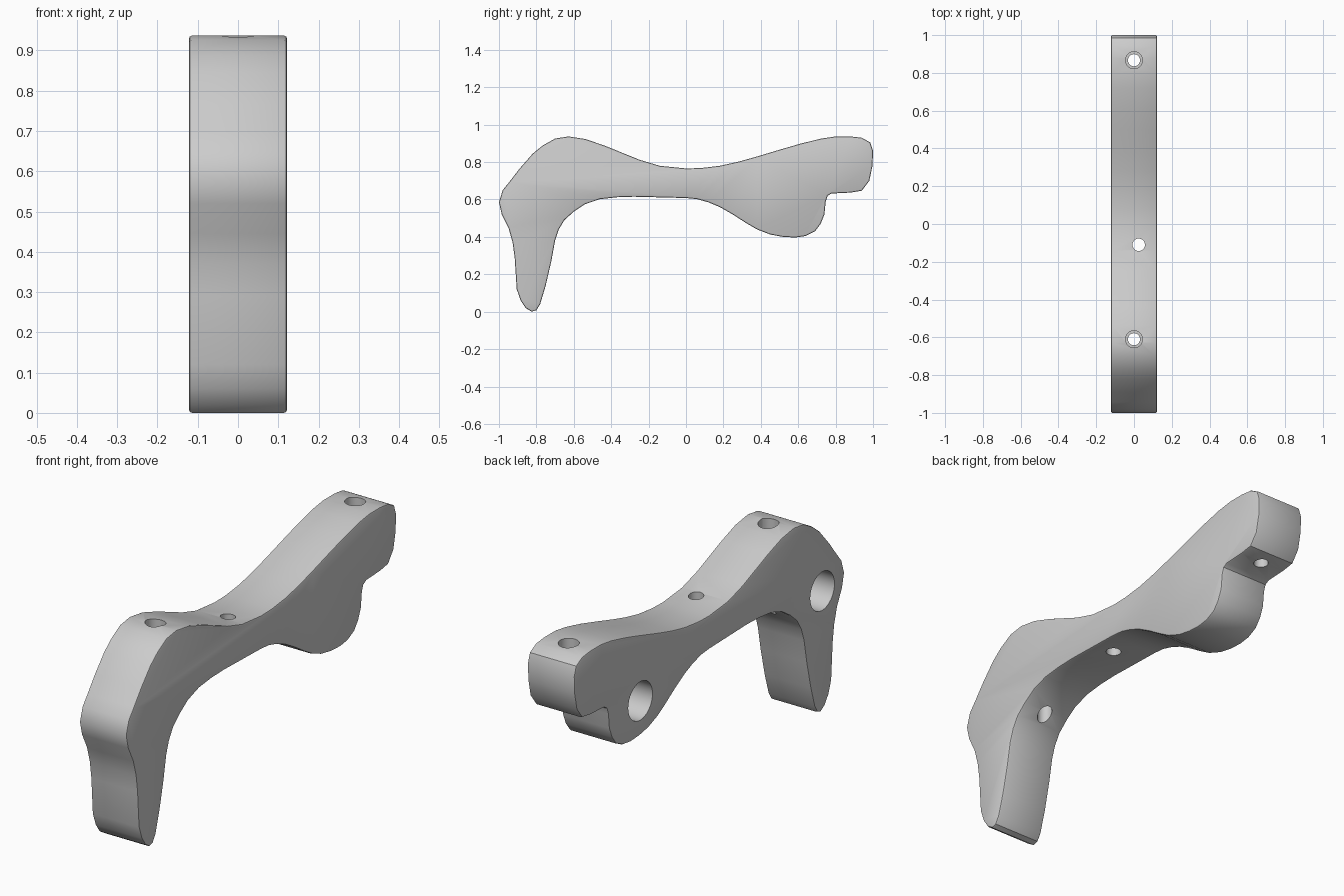
import bpy, bmesh, math
from mathutils import Matrix

if "Cube" in bpy.data.objects:
    bpy.data.objects.remove(bpy.data.objects["Cube"])

HALF = 0.122   # half of the body thickness

grey = bpy.data.materials.new("light grey")
grey.diffuse_color = (0.6, 0.6, 0.6, 1)
grey.use_nodes = True
grey.node_tree.nodes["Principled BSDF"].inputs["Base Color"].default_value = grey.diffuse_color

# Side outline (y, z), from the foot tip along the underside, then back over the top
outline = [
    (-.825, 0), (-.80, .008), (-.78, .04), (-.75, .14), (-.72, .27), (-.70, .38),
    (-.68, .44), (-.65, .49), (-.60, .535), (-.54, .575), (-.46, .602), (-.37, .612),
    (-.28, .615), (0, .608), (.06, .602), (.12, .585), (.18, .56), (.25, .52),
    (.32, .475), (.38, .44), (.45, .413), (.52, .40), (.585, .397), (.64, .405),
    (.69, .43), (.72, .47), (.74, .52), (.747, .59), (.757, .62), (.778, .632),
    (.88, .637), (.94, .647), (.98, .70), (.997, .78), (1, .86), (.985, .905),
    (.94, .93), (.88, .937), (.80, .937), (.72, .925), (.61, .898), (.50, .866),
    (.38, .83), (.28, .802), (.18, .78), (.08, .768), (0, .766), (-.14, .78),
    (-.25, .813), (-.435, .888), (-.537, .923), (-.628, .937), (-.70, .926),
    (-.767, .888), (-.82, .845), (-.89, .765), (-.943, .696), (-.98, .65),
    (-1, .585), (-.985, .52), (-.948, .445), (-.927, .37), (-.916, .29),
    (-.905, .12), (-.884, .06), (-.857, .02),
]


def add_object(name, bm):
    mesh = bpy.data.meshes.new(name)
    bmesh.ops.recalc_face_normals(bm, faces=bm.faces)
    bm.to_mesh(mesh)
    bm.free()
    mesh.materials.append(grey)
    obj = bpy.data.objects.new(name, mesh)
    bpy.context.collection.objects.link(obj)
    return obj


def cutter(name, radius, start, end):
    """Cylinder between two points, used to drill a hole."""
    axis = end - start
    bm = bmesh.new()
    turn = axis.to_track_quat('Z', 'Y').to_matrix().to_4x4()
    bmesh.ops.create_cone(bm, cap_ends=True, segments=32, radius1=radius, radius2=radius,
                          depth=axis.length,
                          matrix=Matrix.Translation((start + end) / 2) @ turn)
    obj = add_object(name, bm)
    obj.hide_render = True
    obj.hide_set(True)
    return obj


def vec(x, y, z):
    return Matrix.Translation((x, y, z)).to_translation()


# Bracket body: extruded outline with softened side edges
bm = bmesh.new()
side = bm.faces.new([bm.verts.new((-HALF, y, z)) for y, z in outline])
ext = bmesh.ops.extrude_face_region(bm, geom=[side])
bmesh.ops.translate(bm, vec=(2 * HALF, 0, 0),
                    verts=[v for v in ext["geom"] if isinstance(v, bmesh.types.BMVert)])
rims = [e for e in bm.edges if abs(e.verts[0].co.x - e.verts[1].co.x) < 1e-5]
bmesh.ops.bevel(bm, geom=rims, offset=0.008, segments=2, profile=0.5, affect='EDGES')
body = add_object("bracket_body", bm)

cutters = []
# Blind round pockets in the left side
for label, y in (("front", -.834), ("back", .512)):
    cutters.append(cutter(label + "_pocket_cutter", .09, vec(-.2, y, .562), vec(.06, y, .562)))
# Counterbored screw holes from the top
for label, y in (("front", -.61), ("back", .867)):
    cutters.append(cutter(label + "_screw_cutter", .032, vec(0, y, .3), vec(0, y, 1.1)))
    cutters.append(cutter(label + "_counterbore_cutter", .045, vec(0, y, .82), vec(0, y, 1.12)))
# Plain hole through the thin middle
cutters.append(cutter("middle_hole_cutter", .033, vec(.025, -.11, .4), vec(.025, -.11, 1)))

for c in cutters:
    cut = body.modifiers.new(c.name, 'BOOLEAN')
    cut.operation = 'DIFFERENCE'
    cut.solver = 'EXACT'
    cut.object = c

# Bake the holes, then smooth the curved walls and keep the rims sharp
bpy.ops.object.select_all(action='DESELECT')
bpy.context.view_layer.objects.active = body
body.select_set(True)
for m in list(body.modifiers):
    bpy.ops.object.modifier_apply(modifier=m.name)
for c in cutters:
    bpy.data.objects.remove(c)
bpy.ops.object.shade_smooth_by_angle(angle=math.radians(30))
